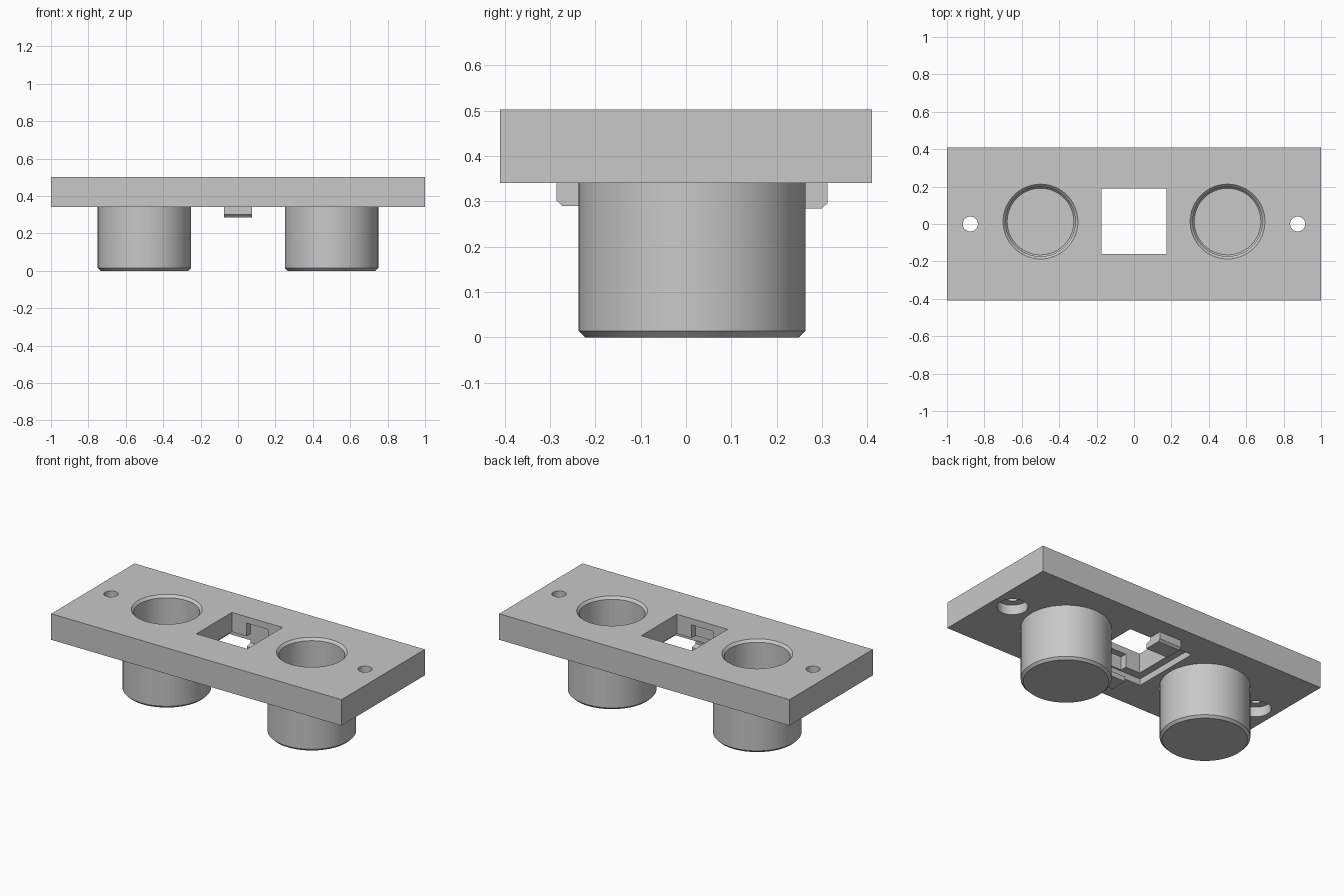
import bpy, bmesh, math

old = bpy.data.objects.get("Cube")
if old:
    bpy.data.objects.remove(old)

TOP, UNDER = 0.502, 0.34      # plate surfaces
HALF_Y = 0.41
CUP_X, CUP_Y = 0.5, 0.013
EPS = 0.05                    # cutter overshoot

grey = bpy.data.materials.new("light grey plastic")
grey.use_nodes = True
grey.diffuse_color = (0.58, 0.58, 0.58, 1)
grey.node_tree.nodes["Principled BSDF"].inputs["Base Color"].default_value = grey.diffuse_color


def finish(name, bm):
    bmesh.ops.recalc_face_normals(bm, faces=bm.faces[:])
    mesh = bpy.data.meshes.new(name)
    bm.to_mesh(mesh)
    bm.free()
    mesh.materials.append(grey)
    obj = bpy.data.objects.new(name, mesh)
    bpy.context.collection.objects.link(obj)
    return obj


def extrude_x(name, outline, x0, x1):
    """Prism along x from a (y, z) outline."""
    bm = bmesh.new()
    face = bm.faces.new([bm.verts.new((x0, y, z)) for y, z in outline])
    moved = bmesh.ops.extrude_face_region(bm, geom=[face])["geom"]
    bmesh.ops.translate(bm, vec=(x1 - x0, 0, 0),
                        verts=[v for v in moved if isinstance(v, bmesh.types.BMVert)])
    return finish(name, bm)


def box(name, x0, x1, y0, y1, z0, z1):
    return extrude_x(name, [(y0, z0), (y1, z0), (y1, z1), (y0, z1)], x0, x1)


def lathe(name, profile, x, y, sides=64):
    """Turn an (r, z) profile that starts and ends on the axis."""
    bm = bmesh.new()
    verts = [bm.verts.new((r, 0, z)) for r, z in profile]
    edges = [bm.edges.new(pair) for pair in zip(verts, verts[1:])]
    bmesh.ops.spin(bm, geom=verts + edges, cent=(0, 0, 0), axis=(0, 0, 1),
                   angle=2 * math.pi, steps=sides, use_duplicate=False)
    bmesh.ops.remove_doubles(bm, verts=bm.verts[:], dist=0.0001)
    bmesh.ops.translate(bm, vec=(x, y, 0), verts=bm.verts[:])
    return finish(name, bm)


def cut(target, cutter):
    cutter.hide_render = True
    mod = target.modifiers.new("cut", 'BOOLEAN')
    mod.operation, mod.solver, mod.object = 'DIFFERENCE', 'EXACT', cutter
    bpy.context.view_layer.objects.active = target
    bpy.ops.object.modifier_apply(modifier=mod.name)
    bpy.data.objects.remove(cutter)


def smooth(obj):
    bpy.ops.object.select_all(action='DESELECT')
    obj.select_set(True)
    bpy.context.view_layer.objects.active = obj
    bpy.ops.object.shade_smooth_by_angle(angle=math.radians(30))


# Plate with the square socket opening and its recess underneath
plate = box("mounting_plate", -1, 1, -HALF_Y, HALF_Y, UNDER, TOP)
cut(plate, box("socket_cutter", -0.175, 0.175, -0.16, 0.19, UNDER - EPS, TOP + EPS))
cut(plate, box("recess_cutter", -0.22, 0.22, -0.21, 0.23, UNDER - EPS, UNDER + 0.04))
cut(plate, box("latch_slot_cutter", -0.075, 0.075, -0.2, 0.23, UNDER - EPS, TOP - 0.04))

# Cups, their chamfered mouths and the counterbored screw holes
BORE = 0.186
for side, sign in (("left", 1), ("right", -1)):
    cut(plate, lathe("mouth_cutter", [
        (0, UNDER - EPS), (BORE, UNDER - EPS), (BORE, TOP - 0.015),
        (0.2, TOP), (0.2, TOP + EPS), (0, TOP + EPS)], sign * CUP_X, CUP_Y))
    cut(plate, lathe("screw_cutter", [
        (0, UNDER - EPS), (0.086, UNDER - EPS), (0.086, UNDER + 0.06),
        (0.04, UNDER + 0.06), (0.04, TOP + EPS), (0, TOP + EPS)], sign * 0.875, 0, 40))
    cup = lathe(side + "_cup", [
        (0, 0), (0.236, 0), (0.25, 0.014), (0.25, UNDER), (BORE, UNDER),
        (BORE, 0.07), (0.178, 0.06), (0, 0.06)], sign * CUP_X, CUP_Y)
    smooth(cup)
smooth(plate)

# Hooked latches under the front and back of the socket opening
for name, sign, inner, wall, outer, low in (
        ("back_latch", 1, 0.195, 0.23, 0.312, 0.284),
        ("front_latch", -1, 0.165, 0.2, 0.286, 0.29)):
    hook = [(inner, low), (outer - 0.013, low), (outer, low + 0.012), (outer, UNDER + 0.005),
            (wall, UNDER + 0.005), (wall, low + 0.04), (inner, low + 0.03)]
    extrude_x(name, [(sign * y, z) for y, z in hook], -0.075, 0.075)
